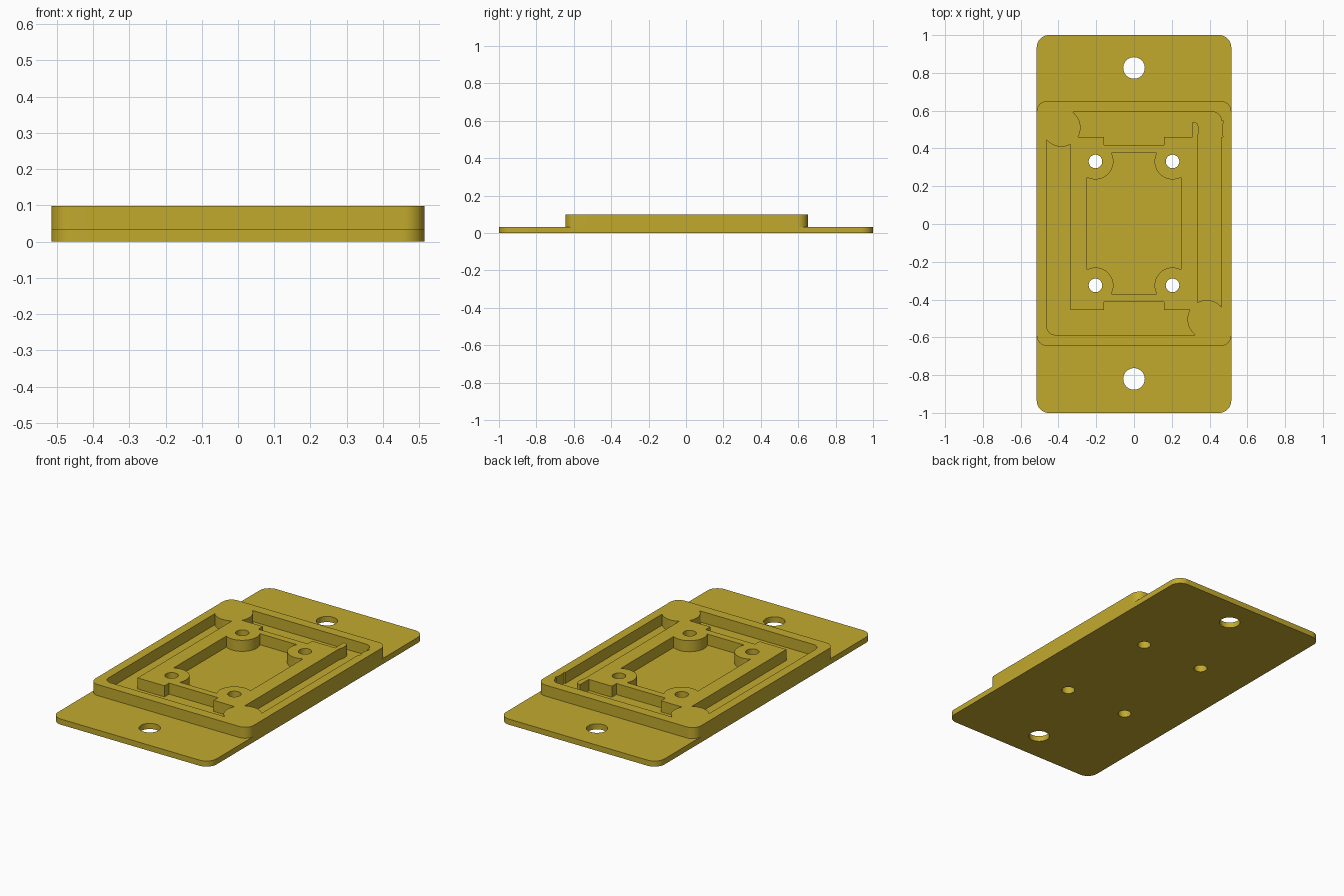
import bpy, bmesh
from math import sin, cos, pi

cube = bpy.data.objects.get("Cube")
if cube:
    bpy.data.objects.remove(cube)

mat = bpy.data.materials.new("mustard yellow")
mat.use_nodes = True
COLOUR = (0.54, 0.40, 0.027, 1)
mat.diffuse_color = COLOUR
mat.node_tree.nodes["Principled BSDF"].inputs["Base Color"].default_value = COLOUR

PLATE, TOP = 0.033, 0.098      # top heights of plate and raised block
LOW, HIGH = -0.1, 0.2          # cutter extents
MID = 0.003                    # y centre of the raised block


def arc(cx, cy, r, start, end, n):
    return [(cx + r * cos(start + (end - start) * i / n),
             cy + r * sin(start + (end - start) * i / n)) for i in range(n + 1)]


def circle(cx, cy, r, n=48):
    return arc(cx, cy, r, 0, 2 * pi, n)[:-1]


def rect(hx, hy, r=0.0, cy=0.0):
    pts = []
    for k, (sx, sy) in enumerate([(1, 1), (-1, 1), (-1, -1), (1, -1)]):
        corner = (sx * (hx - r), cy + sy * (hy - r))
        pts += arc(*corner, r, k * pi / 2, (k + 1) * pi / 2, 12) if r else [corner]
    return pts


def prism(name, pts, z0=LOW, z1=HIGH):
    bm = bmesh.new()
    face = bm.faces.new([bm.verts.new((x, y, z0)) for x, y in pts])
    ext = bmesh.ops.extrude_face_region(bm, geom=[face])["geom"]
    for v in ext:
        if isinstance(v, bmesh.types.BMVert):
            v.co.z = z1
    bmesh.ops.recalc_face_normals(bm, faces=bm.faces)
    mesh = bpy.data.meshes.new(name)
    bm.to_mesh(mesh)
    bm.free()
    mesh.materials.append(mat)
    ob = bpy.data.objects.new(name, mesh)
    bpy.context.collection.objects.link(ob)
    return ob


def cut(target, cutter):
    cutter.hide_render = True
    mod = target.modifiers.new("cut", "BOOLEAN")
    mod.operation, mod.solver, mod.object = "DIFFERENCE", "EXACT", cutter
    bpy.context.view_layer.objects.active = target
    bpy.ops.object.modifier_apply(modifier=mod.name)
    bpy.data.objects.remove(cutter)


# Mounting plate and the raised block on it
plate = prism("base_plate", rect(0.515, 1.0, 0.065), 0, PLATE)
block = prism("raised_block", rect(0.515, 0.648, 0.055, MID), PLATE, TOP)

# Channel around the island: island, corner pads and D-shaped post stay standing
channel = prism("channel_cutter", rect(0.462, 0.59, 0.045, MID))
half = [(0.335, 0.457), (0.16, 0.457), (0.16, 0.415), (-0.16, 0.415), (-0.16, 0.457), (-0.335, 0.457)]
island = [(x, y + MID) for x, y in half] + [(-x, MID - y) for x, y in half]
cut(channel, prism("island_keep", island, LOW - 0.1, HIGH + 0.1))
for s in (1, -1):
    cut(channel, prism("pad_keep", circle(s * 0.385, MID - s * 0.508, 0.102), LOW - 0.1, HIGH + 0.1))
post = [(0.31, 0.45), (0.335, 0.45), (0.335, 0.462), (0.341, 0.48),
        (0.342, 0.515), (0.335, 0.532), (0.322, 0.54), (0.31, 0.54)]
cut(channel, prism("post_keep", post, LOW - 0.1, HIGH + 0.1))
cut(block, channel)

# Shallow recess in the wall opposite the post
recess = [(0.44, 0.46), (0.471, 0.46), (0.466, 0.48), (0.465, 0.515), (0.474, 0.545), (0.44, 0.545)]
cut(block, prism("wall_recess_cutter", recess))

# Centre pocket, leaving four round screw bosses
pocket = prism("pocket_cutter", rect(0.25, 0.373, 0, MID))
screws = [(x, MID + y) for x in (-0.204, 0.204) for y in (-0.328, 0.328)]
for x, y in screws:
    cut(pocket, prism("boss_keep", circle(x, y, 0.095), LOW - 0.1, HIGH + 0.1))
cut(block, pocket)

# Screw holes through everything, mounting holes through the plate
for x, y in screws:
    for part in (block, plate):
        cut(part, prism("screw_hole_cutter", circle(x, y, 0.036, 32)))
for s in (1, -1):
    cut(plate, prism("mount_hole_cutter", circle(0, MID + s * 0.823, 0.057)))

# Smooth the rounded walls, keep the edges crisp
bpy.ops.object.select_all(action="DESELECT")
for part in (plate, block):
    part.select_set(True)
bpy.context.view_layer.objects.active = plate
bpy.ops.object.shade_smooth_by_angle()
